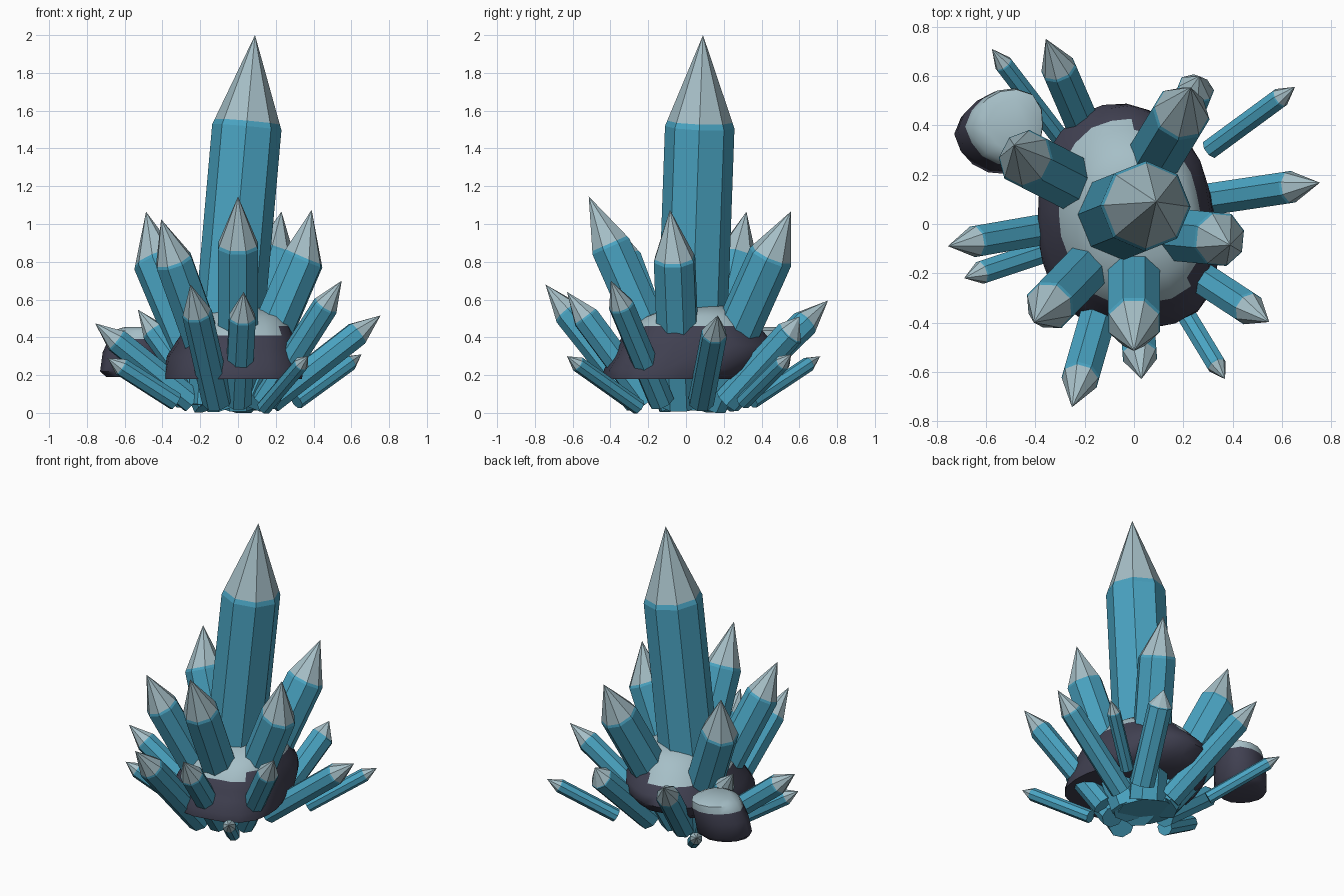
import bpy, bmesh, math, random
from mathutils import Vector

if "Cube" in bpy.data.objects:
    bpy.data.objects.remove(bpy.data.objects["Cube"])

random.seed(4)


def material(name, color):
    m = bpy.data.materials.new(name)
    m.diffuse_color = (*color, 1)
    m.use_nodes = True
    m.node_tree.nodes["Principled BSDF"].inputs["Base Color"].default_value = m.diffuse_color
    return m


teal = material("teal_crystal", (0.068, 0.37, 0.54))
pale = material("pale_frost", (0.38, 0.52, 0.57))
dark = material("dark_stone", (0.052, 0.052, 0.083))


def finish(bm, name, mats):
    bmesh.ops.recalc_face_normals(bm, faces=bm.faces)
    me = bpy.data.meshes.new(name)
    bm.to_mesh(me)
    bm.free()
    for m in mats:
        me.materials.append(m)
    ob = bpy.data.objects.new(name, me)
    bpy.context.collection.objects.link(ob)
    return ob


def crystal(name, tip, base, radius, tip_len, lean=(0, 0, 0), sides=8):
    """Prism from base to shoulder with a pale pointed cap; lean shifts the shoulder off axis."""
    tip, base = Vector(tip), Vector(base)
    axis = (tip - base).normalized()
    shoulder = tip - axis * tip_len + Vector(lean)
    rot = (shoulder - base).to_track_quat('Z', 'Y')
    bm = bmesh.new()
    rings = []
    # base, shoulder, and the colour border slightly up the cap
    for centre, r in ((base, radius), (shoulder, radius), (shoulder.lerp(tip, 0.06), radius * 0.94)):
        ring = []
        for i in range(sides):
            a = 2 * math.pi * (i + 0.5) / sides
            ring.append(bm.verts.new(centre + rot @ Vector((r * math.cos(a), r * math.sin(a), 0))))
        rings.append(ring)
    apex = bm.verts.new(tip)
    bm.faces.new(rings[0])
    for i in range(sides):
        j = (i + 1) % sides
        for lo, hi in zip(rings, rings[1:]):
            bm.faces.new((lo[i], lo[j], hi[j], hi[i]))
        bm.faces.new((rings[-1][i], rings[-1][j], apex)).material_index = 1
    finish(bm, name, (teal, pale))


def rock(name, rings, jitter, is_pale, n=14, bulges=()):
    """Lumpy stone lofted through rings of (cx, cy, rx, ry, z); bulges are (angle, amount)."""
    bm = bmesh.new()
    lumps = [random.uniform(-jitter, jitter) for _ in range(n)]
    loops = []
    for cx, cy, rx, ry, z in rings:
        loop = []
        for i in range(n):
            a = 2 * math.pi * i / n
            s = 1 + lumps[i] + random.uniform(-jitter, jitter) * 0.4
            for angle, amount in bulges:
                s += amount * max(0, math.cos(a - math.radians(angle))) ** 8
            loop.append(bm.verts.new((cx + rx * s * math.cos(a), cy + ry * s * math.sin(a), z)))
        loops.append(loop)
    for lo, hi in zip(loops, loops[1:]):
        for i in range(n):
            j = (i + 1) % n
            bm.faces.new((lo[i], lo[j], hi[j], hi[i]))
    bm.faces.new(loops[0])
    bm.faces.new(loops[-1])
    bmesh.ops.recalc_face_normals(bm, faces=bm.faces)
    for f in bm.faces:
        f.material_index = int(is_pale(f.calc_center_median()))
    ob = finish(bm, name, (dark, pale))
    bpy.context.view_layer.objects.active = ob
    ob.select_set(True)
    bpy.ops.object.shade_smooth_by_angle(angle=math.radians(50))
    ob.select_set(False)


# Central spire
crystal("main_crystal", (0.09, 0.09, 2.0), (-0.085, 0.02, 0.03), 0.184, 0.49)

# Inner ring of tall crystals: tip, base, radius, cap length, shoulder lean
tall = [
    ((0.00, -0.515, 1.146), (0.00, -0.03, 0.05), 0.115, 0.29),
    ((0.39, -0.085, 1.075), (0.02, -0.03, 0.05), 0.115, 0.28, (0.05, 0.01, 0)),
    ((0.23, 0.555, 1.066), (-0.02, 0.10, 0.05), 0.12, 0.27, (0.02, 0, 0)),
    ((-0.487, 0.32, 1.065), (-0.12, 0.10, 0.05), 0.12, 0.28, (-0.045, 0, 0)),
    ((-0.407, -0.40, 1.025), (-0.07, -0.05, 0.05), 0.105, 0.25, (-0.01, -0.01, 0)),
]
# Outer ring of mid-sized crystals
middle = [
    ((-0.252, -0.744, 0.68), (-0.11, -0.25, 0.06), 0.08, 0.20),
    ((0.03, -0.63, 0.64), (0.00, -0.20, 0.06), 0.075, 0.17),
    ((0.549, -0.398, 0.70), (0.14, -0.13, 0.06), 0.07, 0.17),
    ((0.755, 0.168, 0.516), (0.17, 0.08, 0.06), 0.07, 0.16),
    ((0.265, 0.60, 0.51), (0.12, 0.22, 0.06), 0.077, 0.12, (0.015, 0.025, 0)),
    ((-0.358, 0.752, 0.595), (-0.12, 0.20, 0.06), 0.075, 0.18),
    ((-0.53, 0.25, 0.547), (-0.18, 0.13, 0.06), 0.065, 0.15),
    ((-0.756, -0.09, 0.474), (-0.24, 0.00, 0.06), 0.068, 0.15),
]
# Small low shards
small = [
    ((0.654, 0.557, 0.31), (0.31, 0.305, 0.06), 0.043, 0.09),
    ((0.37, -0.63, 0.30), (0.14, -0.25, 0.03), 0.042, 0.08),
    ((-0.69, -0.22, 0.29), (-0.33, -0.10, 0.06), 0.05, 0.09),
    ((-0.577, 0.711, 0.30), (-0.30, 0.35, 0.06), 0.04, 0.09),
]
for group, specs in (("tall_crystal", tall), ("middle_crystal", middle), ("small_crystal", small)):
    for i, spec in enumerate(specs, 1):
        crystal(f"{group}_{i}", *spec)


def frost_line(c):
    """Frost lies lower on the front slope, higher on the right and back right flanks."""
    if c.x > 0.2 and -0.2 < c.y < 0.3 or (c.x > 0.0 and c.y > 0.2):
        return c.z > 0.48
    return c.z > (0.385 if c.y < -0.1 else 0.42)


# Main boulder with frosted top
rock("main_boulder", [
    (-0.03, -0.06, 0.36, 0.37, 0.18),
    (-0.03, -0.01, 0.365, 0.42, 0.23),
    (-0.03, 0.045, 0.35, 0.43, 0.30),
    (-0.015, 0.055, 0.325, 0.41, 0.36),
    (-0.01, 0.045, 0.30, 0.37, 0.41),
    (0.00, 0.045, 0.27, 0.33, 0.46),
    (0.01, 0.05, 0.23, 0.27, 0.51),
    (0.01, 0.07, 0.18, 0.21, 0.54),
    (0.01, 0.09, 0.10, 0.12, 0.565),
], 0.025, frost_line, n=24, bulges=((-42, 0.13), (135, 0.10)))

# Side boulder with frosted top
rock("side_boulder", [
    (-0.555, 0.36, 0.13, 0.13, 0.19),
    (-0.555, 0.365, 0.16, 0.155, 0.22),
    (-0.54, 0.38, 0.16, 0.155, 0.32),
    (-0.52, 0.395, 0.15, 0.15, 0.39),
    (-0.51, 0.40, 0.14, 0.14, 0.435),
    (-0.50, 0.405, 0.09, 0.10, 0.455),
], 0.025, lambda c: c.z > 0.4, bulges=((50, 0.14), (180, 0.08), (-60, 0.08)))
